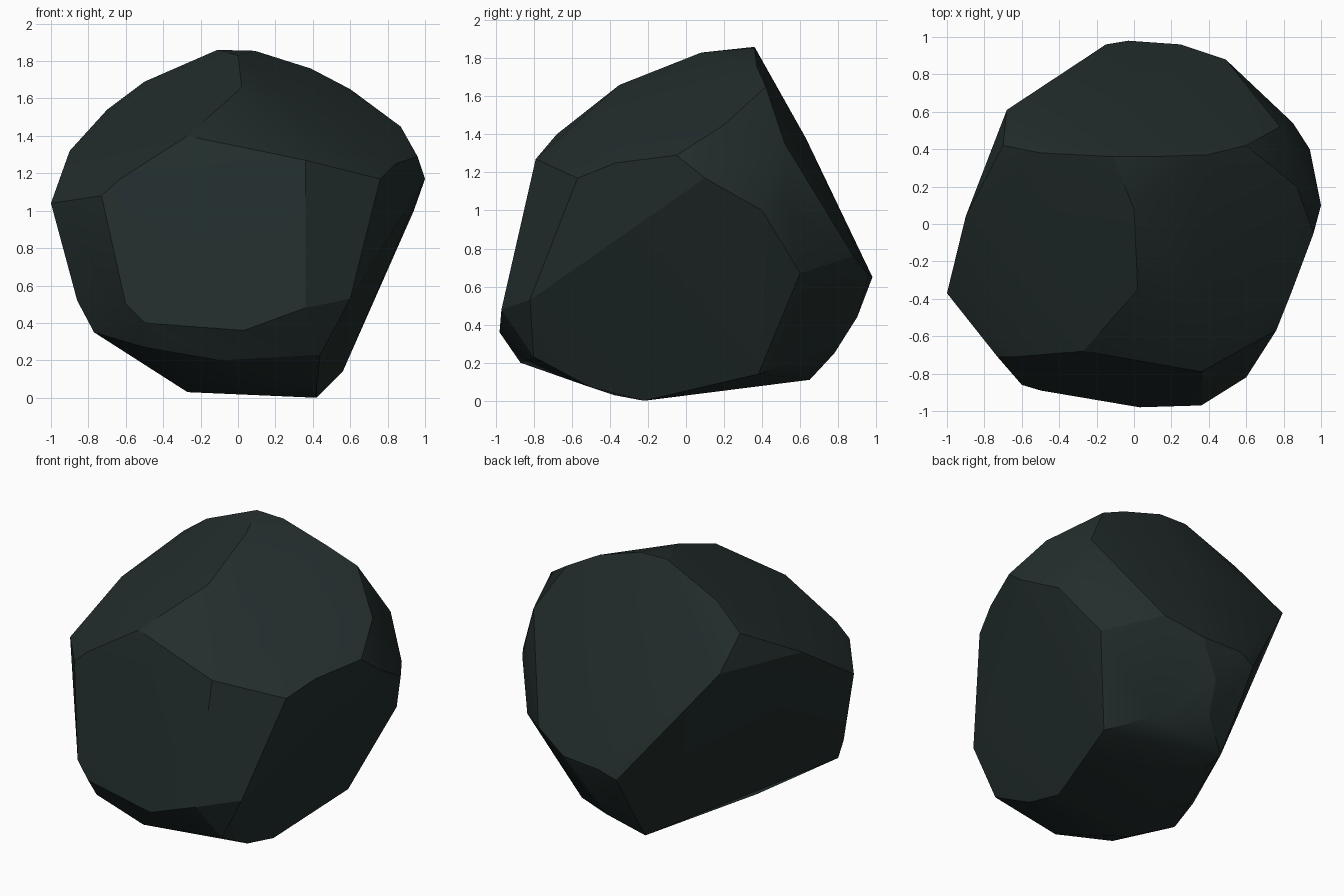
import bpy, bmesh, math

# Corner points of the chipped boulder, grouped by facet
crown = [(-.11, .36, 1.86), (.09, .36, 1.855), (0, .08, 1.83), (.02, -.35, 1.66),
         (-.27, -.68, 1.40), (.33, -.47, 1.48), (.39, .37, 1.76), (.60, .42, 1.65),
         (-.70, .42, 1.54), (-.50, .38, 1.69), (-.90, .04, 1.32)]
front = [(-.63, -.71, 1.17), (.36, -.79, 1.27), (-.60, -.86, .50), (-.50, -.89, .40),
         (.03, -.98, .36), (.36, -.97, .48), (.60, -.82, .53)]
right = [(.76, -.57, 1.17), (.84, -.37, 1.25), (.96, -.05, 1.29), (1.0, .10, 1.17),
         (.87, .2, 1.45), (.94, .40, 1.0), (.78, .52, 1.35), (.85, .54, 1.02),
         (.77, .60, .67)]
left = [(-1.0, -.37, 1.04), (-.73, -.71, 1.08), (-.77, -.53, .35), (-.86, -.46, .52),
        (-.68, .61, 1.33)]
back = [(-.15, .96, .60), (-.03, .98, .65), (.25, .96, .66), (.49, .88, .76),
        (.1, .90, .44), (.1, .63, 1.38)]
base = [(.42, -.22, 0), (.56, .38, .14), (-.27, -.38, .03), (-.10, -.87, .20),
        (-.50, -.80, .27), (.44, -.80, .23), (.42, -.50, .07), (-.15, .65, .11),
        (.36, .60, .21), (.05, .78, .25)]

rock_mat = bpy.data.materials.new("dark slate")
rock_mat.diffuse_color = (.016, .026, .025, 1)

# Stone body: hull wrapped around the corners
bm = bmesh.new()
for p in crown + front + right + left + back + base:
    bm.verts.new(p)
bmesh.ops.convex_hull(bm, input=bm.verts)
loose = [v for v in bm.verts if not v.link_faces]
bmesh.ops.delete(bm, geom=loose, context='VERTS')
bmesh.ops.recalc_face_normals(bm, faces=bm.faces)
mesh = bpy.data.meshes.new("boulder")
bm.to_mesh(mesh)
bm.free()
mesh.materials.append(rock_mat)
rock = bpy.data.objects.new("boulder", mesh)
bpy.context.collection.objects.link(rock)

# Soft facets with crisp chipped edges
bpy.context.view_layer.objects.active = rock
rock.select_set(True)
bpy.ops.object.shade_smooth_by_angle(angle=math.radians(22))
